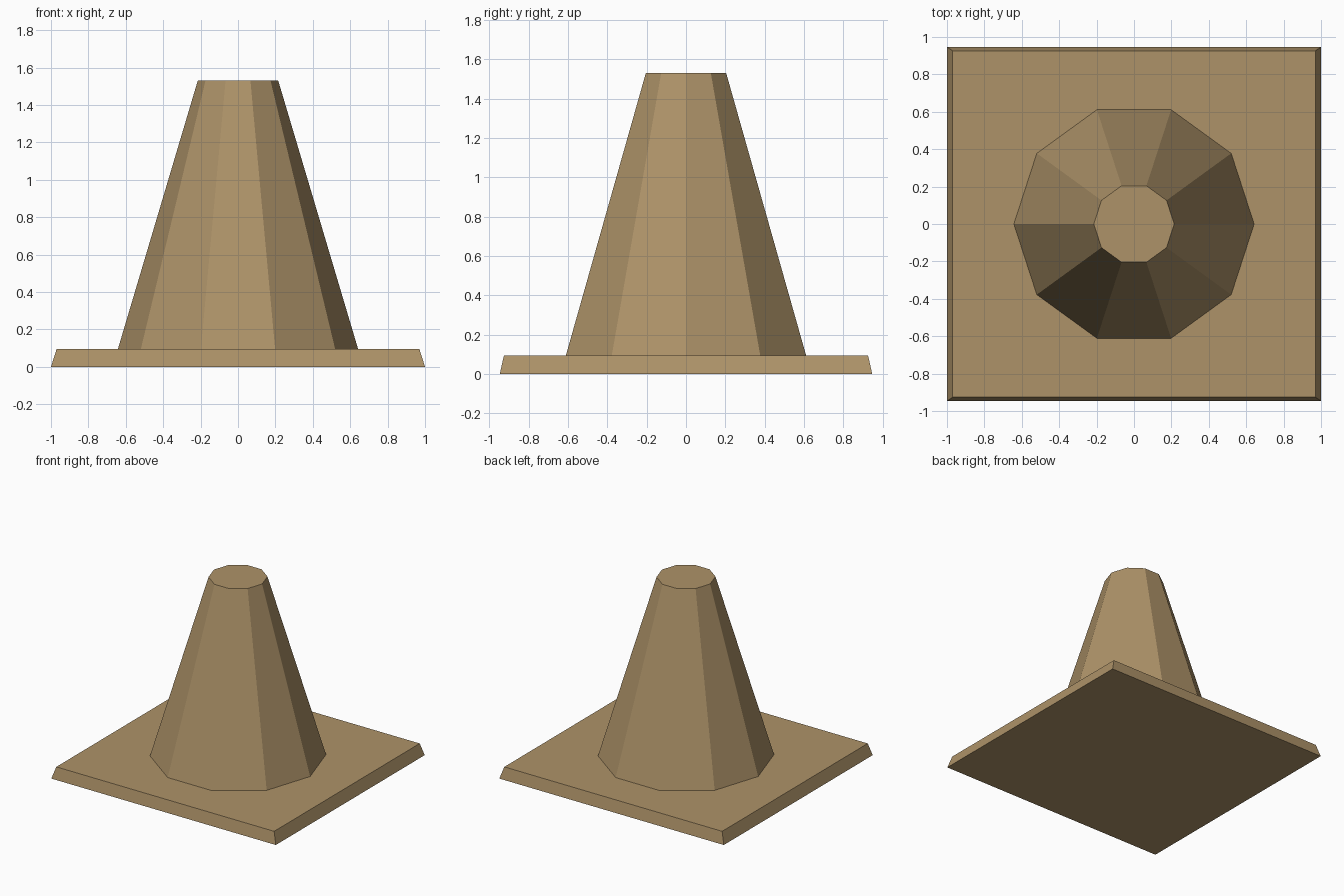
import bpy
import bmesh
from math import cos, sin, tau

# Remove the default cube
cube = bpy.data.objects.get("Cube")
if cube:
    bpy.data.objects.remove(cube, do_unlink=True)


def make_material(name, colour):
    mat = bpy.data.materials.new(name)
    mat.use_nodes = True
    mat.diffuse_color = colour
    mat.node_tree.nodes["Principled BSDF"].inputs["Base Color"].default_value = colour
    return mat


def tapered_solid(name, bottom, top, z0, z1, mat):
    """Closed flat-shaded solid between two matching outlines."""
    bm = bmesh.new()
    low = [bm.verts.new((x, y, z0)) for x, y in bottom]
    high = [bm.verts.new((x, y, z1)) for x, y in top]
    bm.faces.new(low)
    bm.faces.new(high)
    count = len(low)
    for i in range(count):
        j = (i + 1) % count
        bm.faces.new((low[i], low[j], high[j], high[i]))
    bmesh.ops.recalc_face_normals(bm, faces=bm.faces[:])
    mesh = bpy.data.meshes.new(name)
    bm.to_mesh(mesh)
    bm.free()
    mesh.materials.append(mat)
    obj = bpy.data.objects.new(name, mesh)
    bpy.context.collection.objects.link(obj)
    return obj


def rectangle(hx, hy):
    return [(-hx, -hy), (hx, -hy), (hx, hy), (-hx, hy)]


def polygon(radius, sides=10):
    return [(radius * cos(tau * i / sides), radius * sin(tau * i / sides))
            for i in range(sides)]


tan = make_material("tan", (0.42, 0.29, 0.14, 1.0))

# Flat base plate with sloping edges
tapered_solid("base_plate", rectangle(1.0, 0.947), rectangle(0.97, 0.926),
              0.0, 0.094, tan)

# Ten-sided tapered body, sunk slightly to meet the plate
tapered_solid("cone_body", polygon(0.643), polygon(0.215), 0.092, 1.53, tan)
